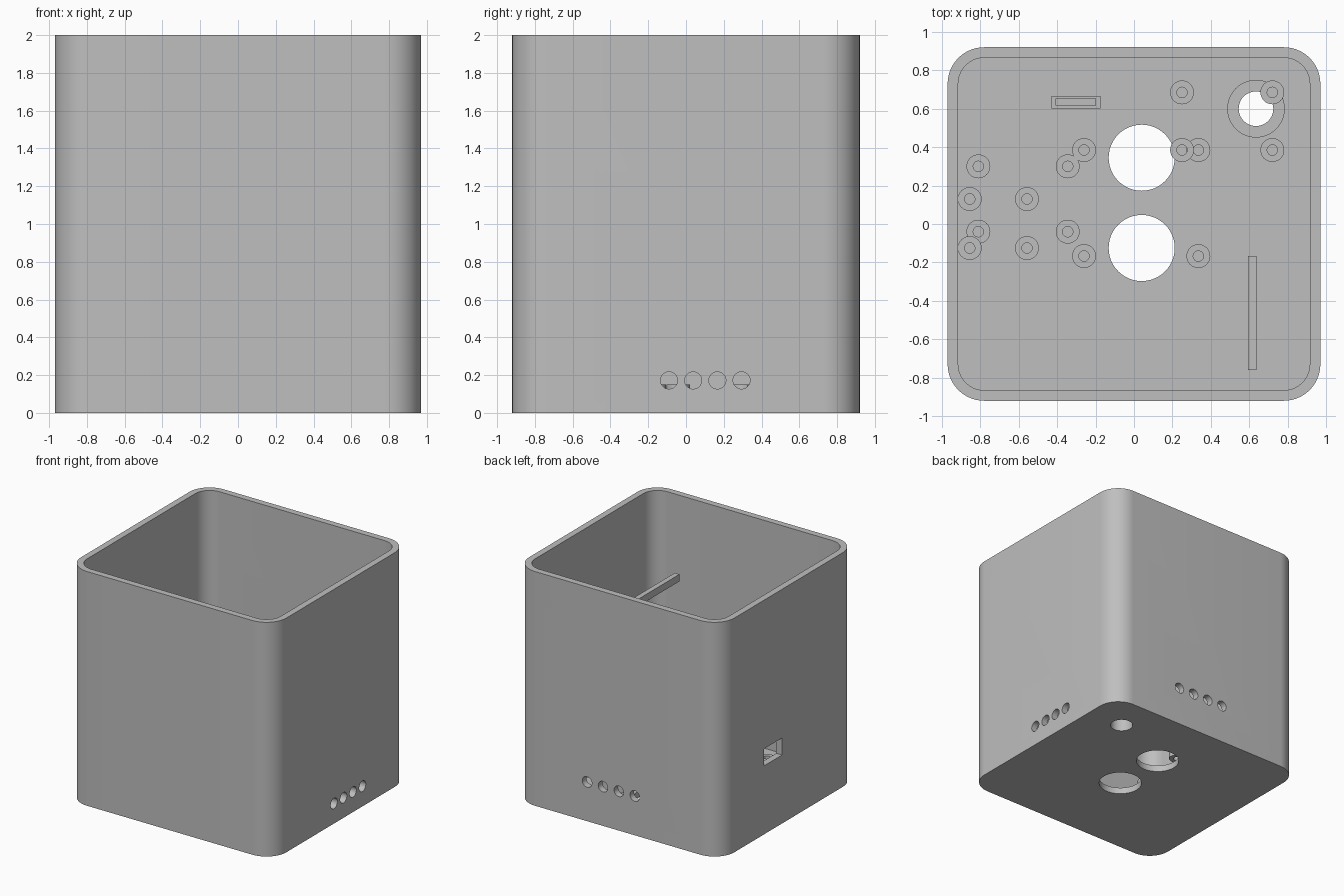
import bpy, bmesh, math
from mathutils import Matrix, Vector

cube = bpy.data.objects.get("Cube")
if cube:
    bpy.data.objects.remove(cube, do_unlink=True)

grey = bpy.data.materials.new("plain_grey")
grey.use_nodes = True
GREY = (0.52, 0.52, 0.52, 1)
grey.diffuse_color = GREY
grey.node_tree.nodes["Principled BSDF"].inputs["Base Color"].default_value = GREY

WALL, HALF_X, HALF_Y, HEIGHT = 0.055, 0.97, 0.92, 2.0


def finish(name, bm):
    bmesh.ops.recalc_face_normals(bm, faces=bm.faces)
    mesh = bpy.data.meshes.new(name)
    bm.to_mesh(mesh)
    bm.free()
    mesh.materials.append(grey)
    obj = bpy.data.objects.new(name, mesh)
    bpy.context.collection.objects.link(obj)
    return obj


def rounded_outline(hx, hy, r, steps=14):
    """Points of a rounded rectangle, anticlockwise."""
    points = []
    for i, (sx, sy) in enumerate([(1, 1), (-1, 1), (-1, -1), (1, -1)]):
        for k in range(steps + 1):
            a = math.pi / 2 * (i + k / steps)
            points.append((sx * (hx - r) + r * math.cos(a), sy * (hy - r) + r * math.sin(a)))
    return points


def prism(name, points, z0, z1):
    bm = bmesh.new()
    face = bm.faces.new([bm.verts.new((x, y, z0)) for x, y in points])
    top = bmesh.ops.extrude_face_region(bm, geom=[face])["geom"]
    verts = [v for v in top if isinstance(v, bmesh.types.BMVert)]
    bmesh.ops.translate(bm, verts=verts, vec=(0, 0, z1 - z0))
    return finish(name, bm)


def box(name, x, y, z):
    """Box from (min, max) pairs."""
    return prism(name, [(x[0], y[0]), (x[1], y[0]), (x[1], y[1]), (x[0], y[1])], *z)


def rod(name, centre, radius, length, axis="Z"):
    bm = bmesh.new()
    turn = Matrix() if axis == "Z" else Matrix.Rotation(math.pi / 2, 4, "Y" if axis == "X" else "X")
    bmesh.ops.create_cone(bm, cap_ends=True, segments=48, radius1=radius, radius2=radius,
                          depth=length, matrix=Matrix.Translation(Vector(centre)) @ turn)
    return finish(name, bm)


def cut(obj, cutter):
    mod = obj.modifiers.new("cut", "BOOLEAN")
    mod.operation, mod.solver, mod.object = "DIFFERENCE", "EXACT", cutter
    bpy.context.view_layer.objects.active = obj
    bpy.ops.object.modifier_apply(modifier=mod.name)
    bpy.data.objects.remove(cutter, do_unlink=True)


def smooth(obj):
    bpy.ops.object.select_all(action="DESELECT")
    obj.select_set(True)
    bpy.context.view_layer.objects.active = obj
    bpy.ops.object.shade_smooth_by_angle(angle=math.radians(30))


def tube(name, x, y, outer, inner, z0, z1, segments=32):
    """Upright ring with a bore right through it."""
    bm = bmesh.new()
    rings = []
    for r, z in [(outer, z0), (outer, z1), (inner, z1), (inner, z0)]:
        rings.append([bm.verts.new((x + r * math.cos(2 * math.pi * k / segments),
                                    y + r * math.sin(2 * math.pi * k / segments), z))
                      for k in range(segments)])
    for i in range(4):
        a, b = rings[i], rings[(i + 1) % 4]
        for k in range(segments):
            n = (k + 1) % segments
            bm.faces.new((a[k], a[n], b[n], b[k]))
    obj = finish(name, bm)
    smooth(obj)


# Open case with rounded corners
case = prism("case", rounded_outline(HALF_X, HALF_Y, 0.19), 0, HEIGHT)
cut(case, prism("cavity", rounded_outline(HALF_X - WALL, HALF_Y - WALL, 0.135), WALL, HEIGHT + 0.2))

# Floor openings
for x, y, r in [(0.04, 0.345, 0.172), (0.04, -0.125, 0.172), (0.635, 0.6, 0.09)]:
    cut(case, rod("floor_hole", (x, y, 0), r, 0.3))

# Rows of round holes in the side and back walls
for i in range(4):
    cut(case, rod("side_hole", (HALF_X, -0.09 + 0.128 * i, 0.172), 0.045, 0.3, "X"))
    cut(case, rod("back_hole", (0.29 - 0.15 * i, HALF_Y, 0.335), 0.045, 0.3, "Y"))

# Rectangular port in the other side wall
cut(case, box("port", (-1.1, -0.85), (0.09, 0.33), (0.585, 0.73)))
smooth(case)

# Sets of four mounting posts: x pair, y pair, bottom, top
post_sets = {
    "wide_post": ((-0.81, -0.345), (-0.04, 0.30), WALL, 0.15),
    "centre_post": ((-0.26, 0.335), (-0.167, 0.385), WALL, 0.15),
    "port_post": ((-0.855, -0.557), (-0.125, 0.13), 0.45, 0.55),
    "back_post": ((0.25, 0.72), (0.385, 0.685), 0.22, 0.315),
}
for name, (xs, ys, z0, z1) in post_sets.items():
    for x in xs:
        for y in ys:
            tube(name, x, y, 0.062, 0.027, z0, z1)

# Collar round the small floor opening
tube("floor_collar", 0.635, 0.6, 0.15, 0.09, WALL, 0.11, 48)

# Slotted holder on the floor
holder = box("slot_holder", (-0.43, -0.175), (0.60, 0.667), (WALL, 0.15))
cut(holder, box("slot", (-0.405, -0.2), (0.617, 0.652), (0.08, 0.3)))

# Raised bar inside the case
box("inner_bar", (0.594, 0.638), (-0.76, -0.167), (1.325, 1.385))
